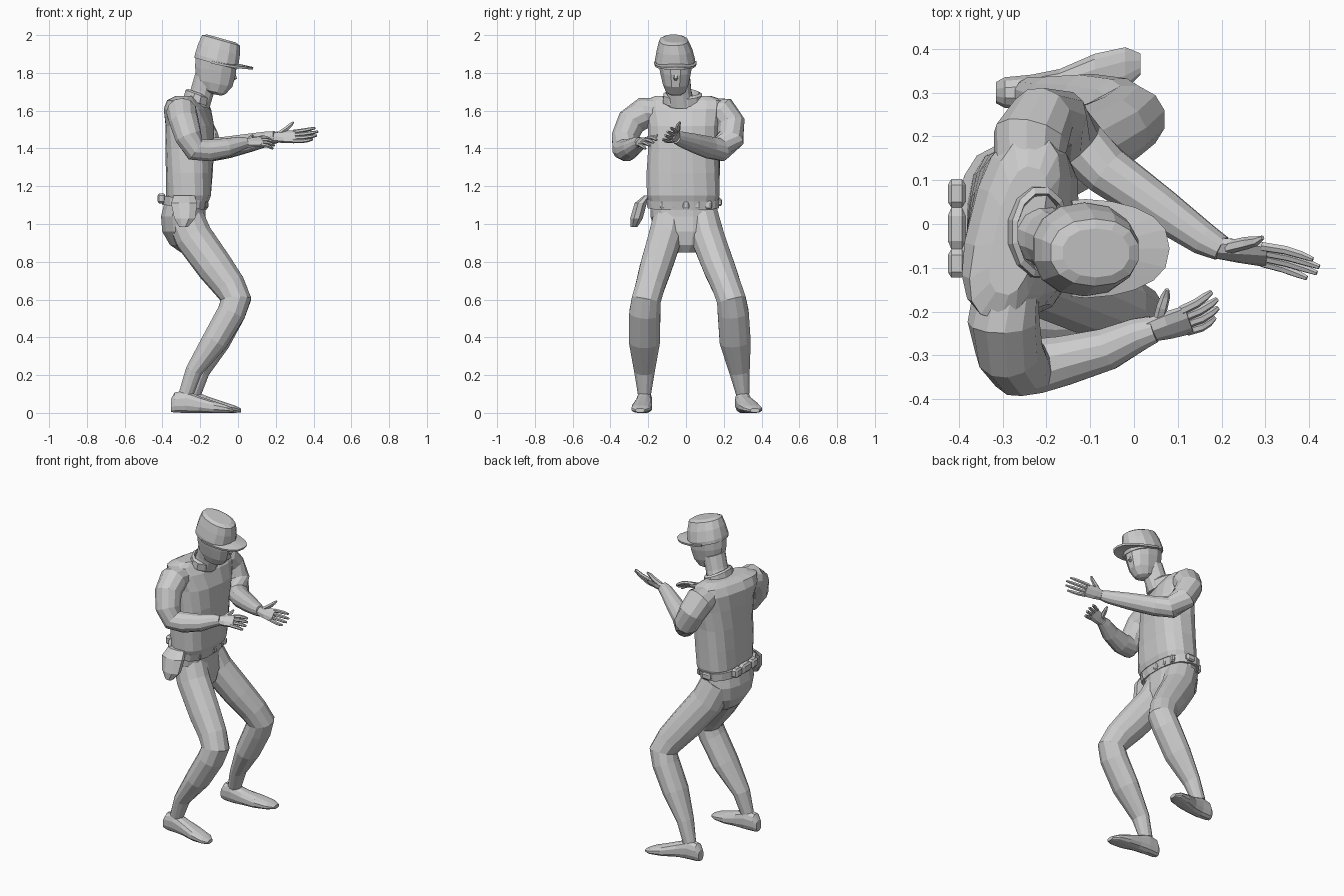
import bpy, bmesh, math
from mathutils import Vector as V

X, Y, Z = V((1, 0, 0)), V((0, 1, 0)), V((0, 0, 1))


def finish(name, bm):
    bmesh.ops.recalc_face_normals(bm, faces=bm.faces)
    me = bpy.data.meshes.new(name)
    bm.to_mesh(me)
    bm.free()
    ob = bpy.data.objects.new(name, me)
    bpy.context.collection.objects.link(ob)
    return ob


def loft(name, rings, ref=X, axis=None, n=12, power=2.0, caps=True, close=False):
    """Skin rings (x, y, z, half width along ref, half width across, twist degrees)."""
    bm = bmesh.new()
    pts = [V(r[:3]) for r in rings]
    loops = []
    for i, r in enumerate(rings):
        if axis:
            t = V(axis).normalized()
        else:
            t = V((0, 0, 0))
            if i:
                t += (pts[i] - pts[i - 1]).normalized()
            if i < len(pts) - 1:
                t += (pts[i + 1] - pts[i]).normalized()
            t.normalize()
        u = (ref - t * ref.dot(t)).normalized()
        v = t.cross(u)
        tw = math.radians(r[5]) if len(r) > 5 else 0
        u, v = u * math.cos(tw) + v * math.sin(tw), v * math.cos(tw) - u * math.sin(tw)
        loop = []
        for k in range(n):
            a = 2 * math.pi * (k + 0.5) / n
            c, s = math.cos(a), math.sin(a)
            pu = math.copysign(abs(c) ** (2 / power), c)
            pv = math.copysign(abs(s) ** (2 / power), s)
            p = pts[i] + u * r[3] * pu + v * r[4] * pv
            p.z = max(p.z, 0)
            loop.append(bm.verts.new(p))
        loops.append(loop)
    pairs = list(zip(loops, loops[1:])) + ([(loops[-1], loops[0])] if close else [])
    for a, b in pairs:
        for k in range(n):
            j = (k + 1) % n
            bm.faces.new((a[k], a[j], b[j], b[k]))
    if caps and not close:
        bm.faces.new(loops[0])
        bm.faces.new(loops[-1])
    return finish(name, bm)


def box(name, loc, size, rot=0):
    bpy.ops.mesh.primitive_cube_add(size=1, location=loc, rotation=(0, 0, rot))
    ob = bpy.context.object
    ob.name = name
    ob.scale = size
    mod = ob.modifiers.new("soft edges", "BEVEL")
    mod.width = 0.2
    mod.segments = 1


# Torso, twisted so the left shoulder leads
loft("shirt", [(-.265, -.015, 1.12, .112, .185, 0), (-.262, -.015, 1.15, .12, .195, 0),
               (-.258, -.015, 1.27, .123, .195, -3), (-.255, -.01, 1.4, .125, .19, -6),
               (-.255, -.005, 1.52, .122, .195, -10), (-.268, -.005, 1.61, .108, .215, -14),
               (-.272, -.008, 1.655, .08, .215, -15), (-.265, -.015, 1.678, .05, .15, -14)],
     axis=Z, n=16, power=2.7)
loft("collar", [(-.222, -.018, 1.645, .075, .108), (-.212, -.018, 1.685, .072, .105),
                (-.21, -.018, 1.695, .06, .09), (-.215, -.018, 1.66, .055, .08)],
     axis=(.35, 0, .94), close=True)

# Pelvis and legs
loft("hips", [(-.28, -.015, 1.12, .11, .175), (-.29, -.01, 1.04, .12, .178),
              (-.282, -.005, .96, .122, .16), (-.268, 0, .89, .095, .1),
              (-.255, 0, .85, .05, .05)], axis=Z, n=14, power=2.3)
leg = [(-.285, 1.05, .1, .088), (-.235, .93, .102, .092), (-.12, .77, .097, .087),
       (-.045, .67, .087, .08), (-.01, .6, .083, .08), (-.035, .53, .077, .085),
       (-.11, .38, .071, .085), (-.195, .22, .046, .056), (-.235, .1, .04, .036)]
legs = {"left": ([.085, .115, .175, .215, .24, .25, .26, .283, .3], 0, 1),
        "right": ([-.085, -.11, -.16, -.19, -.21, -.218, -.22, -.22, -.22], -.04, -.35)}
for side, (ys, back, splay) in legs.items():
    loft(side + "_leg", [(x + back * (i > 6) + back / 3 * (i == 6), y, z, a, b)
                         for i, ((x, z, a, b), y) in enumerate(zip(leg, ys))])
    fy = ys[-1]
    loft(side + "_shoe", [(x + back, fy + splay * dy, z, a, b) for x, dy, z, a, b in
                          [(-.315, 0, .04, .035, .025), (-.295, 0, .055, .055, .036),
                           (-.235, 0, .058, .062, .042), (-.17, .01, .045, .047, .045),
                           (-.09, .035, .03, .034, .055), (-.02, .055, .02, .021, .05),
                           (.015, .065, .013, .011, .025)]], ref=Z, axis=X, power=2.4)

# Belt, pouches and holster
loft("belt", [(-.285, -.015, 1.088, .12, .192), (-.28, -.015, 1.135, .125, .197)],
     axis=(.12, 0, .99), n=16, power=2.6)
for i, (y, w) in enumerate(((.07, .065), (-.01, .095), (-.09, .065))):
    box(f"back_pouch_{i + 1}", (-.405, y, 1.135), (.04, w, .055))
for i, y in enumerate((-.12, -.06, 0, .06, .12)):
    box(f"front_pouch_{i + 1}", (-.17 - abs(y) * .12, y, 1.102), (.025, .035, .042), y * -2)
box("side_pouch", (-.27, .175, 1.115), (.06, .03, .04))
loft("holster", [(-.285, -.205, 1.15, .06, .02), (-.285, -.24, 1.11, .075, .035),
                 (-.282, -.262, 1.03, .06, .036), (-.288, -.275, .985, .025, .02)], axis=Z, n=8)

# Sleeves
loft("left_arm", [(-.245, .11, 1.6, .068, .075), (-.235, .195, 1.592, .082, .088),
                  (-.212, .235, 1.53, .08, .078), (-.172, .235, 1.45, .074, .074),
                  (-.125, .18, 1.395, .064, .066), (-.06, .12, 1.405, .058, .06),
                  (.06, .035, 1.43, .05, .05), (.16, -.035, 1.452, .038, .04),
                  (.2, -.056, 1.46, .028, .034)], ref=V((.3, 1, .6)))
loft("right_arm", [(-.29, -.13, 1.6, .068, .075), (-.298, -.22, 1.59, .082, .082),
                   (-.285, -.29, 1.54, .078, .078), (-.262, -.325, 1.46, .07, .072),
                   (-.225, -.325, 1.395, .064, .066), (-.16, -.312, 1.39, .058, .06),
                   (-.06, -.285, 1.405, .05, .05), (.01, -.252, 1.425, .04, .038),
                   (.045, -.24, 1.43, .033, .028)], ref=V((.3, -1, .6)))


# Hands: palm, four curling fingers and a thumb
def hand(side, wrist, d, w, p, curl, palm_len, finger_len, thumb):
    o, d, w, p = V(wrist), V(d).normalized(), V(w).normalized(), V(p).normalized()
    at = lambda along, wide=0, deep=0: tuple(o + d * along + w * wide + p * deep)
    loft(side + "_palm", [at(-.02) + (.028, .024), at(palm_len * .4) + (.037, .02),
                          at(palm_len) + (.041, .014)], ref=w, n=8)
    for i in range(4):
        s = .031 - i * .0205
        k = finger_len * (.92, 1.05, 1, .8)[i]
        loft(f"{side}_finger_{i + 1}",
             [at(palm_len - .012, s) + (.011, .011),
              at(palm_len + k * .4, s * 1.15, curl * .2) + (.0105, .0105),
              at(palm_len + k * .75, s * 1.2, curl * .6) + (.0095, .0095),
              at(palm_len + k, s * 1.2, curl) + (.006, .006)], ref=w, n=6)
    a, b, c = thumb
    loft(side + "_thumb", [at(.015, .015, .005) + (.016, .014),
                           at(a * .6, b * .55, c * .6) + (.015, .013),
                           at(a * .85, b * .8, c) + (.011, .011), at(a, b, c) + (.005, .005)],
         ref=p, n=6)


hand("left", (.2, -.056, 1.46), (1, -.15, .03), (0, .6, .8), (0, -.8, .6),
     .02, .105, .115, (.095, .085, .015))
hand("right", (.045, -.24, 1.43), (.93, .25, .1), (-.2, .75, .6), (0, .6, -.75),
     .03, .085, .065, (.05, .085, .02))

# Neck, head and nose, leaning forward
loft("neck", [(-.215, -.025, 1.63, .068, .075), (-.19, -.035, 1.7, .064, .066),
              (-.165, -.045, 1.78, .066, .068)], axis=(.3, 0, .95))
loft("head", [(-.118, -.055, 1.685, .03, .03), (-.128, -.055, 1.7, .065, .052),
              (-.125, -.055, 1.745, .1, .07), (-.12, -.055, 1.81, .113, .085),
              (-.115, -.058, 1.87, .115, .093)], axis=(.2, 0, .98), n=12, power=2.2)
loft("nose", [(-.03, -.055, 1.815, .012, .01), (-.022, -.055, 1.77, .02, .014),
              (-.04, -.055, 1.755, .012, .01)], axis=Z, n=6)

# Cap: flared crown with a domed top
loft("cap_crown", [(-.118, -.058, 1.848, .12, .106), (-.113, -.058, 1.868, .122, .107),
                   (-.1, -.06, 1.925, .117, .094), (-.09, -.065, 1.972, .106, .077),
                   (-.087, -.066, 1.982, .08, .056)], axis=(.27, 0, .96), n=14, power=2.2)

# Cap brim: half oval sloping down to the front
bm = bmesh.new()
edge = []
for k in range(13):
    a = math.radians(-105 + 210 * k / 12)
    px = -.12 + .2 * math.cos(a) if math.cos(a) > 0 else -.12 + .09 * math.cos(a)
    py = -.056 + .112 * math.copysign(abs(math.sin(a)) ** .8, math.sin(a))
    pz = 1.869 - .22 * (px + .12) - .018 * (py + .056) ** 2 / .0125
    edge.append(bm.verts.new((px, py, pz)))
spine = bm.verts.new((-.12, -.056, 1.869))
for a, b in zip(edge, edge[1:]):
    bm.faces.new((spine, a, b))
brim = finish("cap_brim", bm)
mod = brim.modifiers.new("thickness", "SOLIDIFY")
mod.thickness = .012
mod.offset = 0
